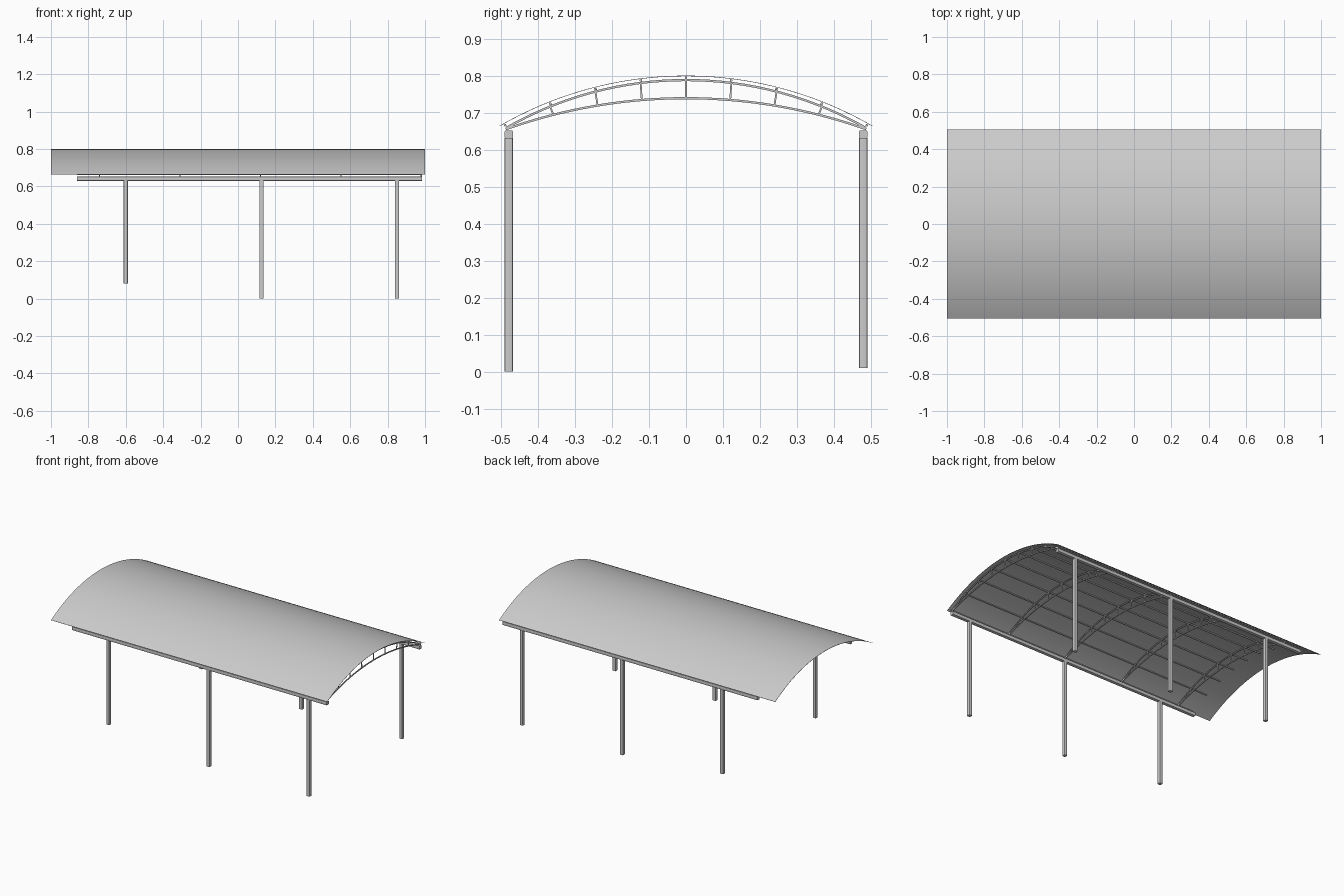
import bpy, bmesh, math
from mathutils import Matrix, Vector

if "Cube" in bpy.data.objects:
    bpy.data.objects.remove(bpy.data.objects["Cube"])


def finish(name, bm, smooth=True):
    bmesh.ops.recalc_face_normals(bm, faces=bm.faces)
    me = bpy.data.meshes.new(name)
    bm.to_mesh(me)
    bm.free()
    ob = bpy.data.objects.new(name, me)
    bpy.context.collection.objects.link(ob)
    if smooth:
        bpy.context.view_layer.objects.active = ob
        ob.select_set(True)
        bpy.ops.object.shade_smooth_by_angle(angle=math.radians(30))
        ob.select_set(False)
    return ob


def arc(half, z_end, z_mid):
    """Return radius and centre height of the arc over a span."""
    s = z_mid - z_end
    r = (half * half + s * s) / (2 * s)
    return r, z_mid - r


def arc_z(y, spec):
    return spec[1] + math.sqrt(spec[0] ** 2 - y * y)


def arc_band(name, half, spec, thick, x0, x1, n=32):
    """Curved band following an arc, thickness inward, extruded along x."""
    r, zc = spec
    a = math.asin(half / r)
    bm = bmesh.new()
    rings = []
    for i in range(n + 1):
        t = -a + 2 * a * i / n
        rings.append([bm.verts.new((x, q * math.sin(t), zc + q * math.cos(t)))
                      for x, q in ((x0, r), (x1, r), (x1, r - thick), (x0, r - thick))])
    for p, q in zip(rings, rings[1:]):
        for k in range(4):
            m = (k + 1) % 4
            bm.faces.new((p[k], p[m], q[m], q[k]))
    bm.faces.new(rings[0])
    bm.faces.new(rings[-1])
    return finish(name, bm)


def box(name, centre, size, tilt=0.0, bevel=0.0):
    bm = bmesh.new()
    bmesh.ops.create_cube(bm, size=1, matrix=Matrix.Translation(Vector(centre))
                          @ Matrix.Rotation(tilt, 4, 'X') @ Matrix.Diagonal((*size, 1)))
    if bevel:
        # round only the long edges
        axis = max(range(3), key=lambda i: size[i])
        edges = [e for e in bm.edges
                 if abs(e.verts[0].co[axis] - e.verts[1].co[axis]) > size[axis] * 0.9]
        bmesh.ops.bevel(bm, geom=edges, offset=bevel, segments=2, profile=0.5, affect='EDGES')
    return finish(name, bm)


# curved roof sheet
roof = arc(0.505, 0.664, 0.8)
arc_band("roof_sheet", 0.505, roof, 0.0015, -1, 1, 40)

# long beams and posts on both sides
for side, sign, foot in (("front", -1, 0.0), ("back", 1, 0.01)):
    y = sign * 0.479
    box(side + "_beam", (0.0625, y, 0.641), (1.845, 0.022, 0.022), bevel=0.003)
    for i, (x, bottom) in enumerate(((-0.6, 0.08), (0.125, foot), (0.85, foot))):
        box(f"{side}_post_{i + 1}", (x, y, (bottom + 0.631) / 2),
            (0.022, 0.022, 0.631 - bottom), bevel=0.003)

# arched trusses: two chords joined by leaning web bars
upper = arc(0.488, 0.661, 0.791)
lower = arc(0.488, 0.658, 0.742)
bar = 0.006
for i in range(5):
    x = -0.74 + 0.43 * i
    arc_band(f"truss_{i + 1}_top_chord", 0.488, upper, bar, x - bar / 2, x + bar / 2)
    arc_band(f"truss_{i + 1}_bottom_chord", 0.488, lower, bar, x - bar / 2, x + bar / 2)
    for j in range(-3, 4):
        y0, y1 = j * 0.1195, j * 0.1225
        z0, z1 = arc_z(y0, lower) - bar / 2, arc_z(y1, upper) - bar / 2
        box(f"truss_{i + 1}_web_{j + 4}", (x, (y0 + y1) / 2, (z0 + z1) / 2),
            (bar * 0.8, bar * 0.8, math.hypot(y1 - y0, z1 - z0)),
            tilt=-math.atan2(y1 - y0, z1 - z0))

# purlins between the trusses and the roof sheet
for j in range(-4, 5):
    y = j * 0.1222
    z = (arc_z(y, roof) + arc_z(y, upper)) / 2
    box(f"purlin_{j + 5}", (0.0625, y, z - 0.001), (1.845, bar, bar),
        tilt=-math.asin(y / roof[0]))
